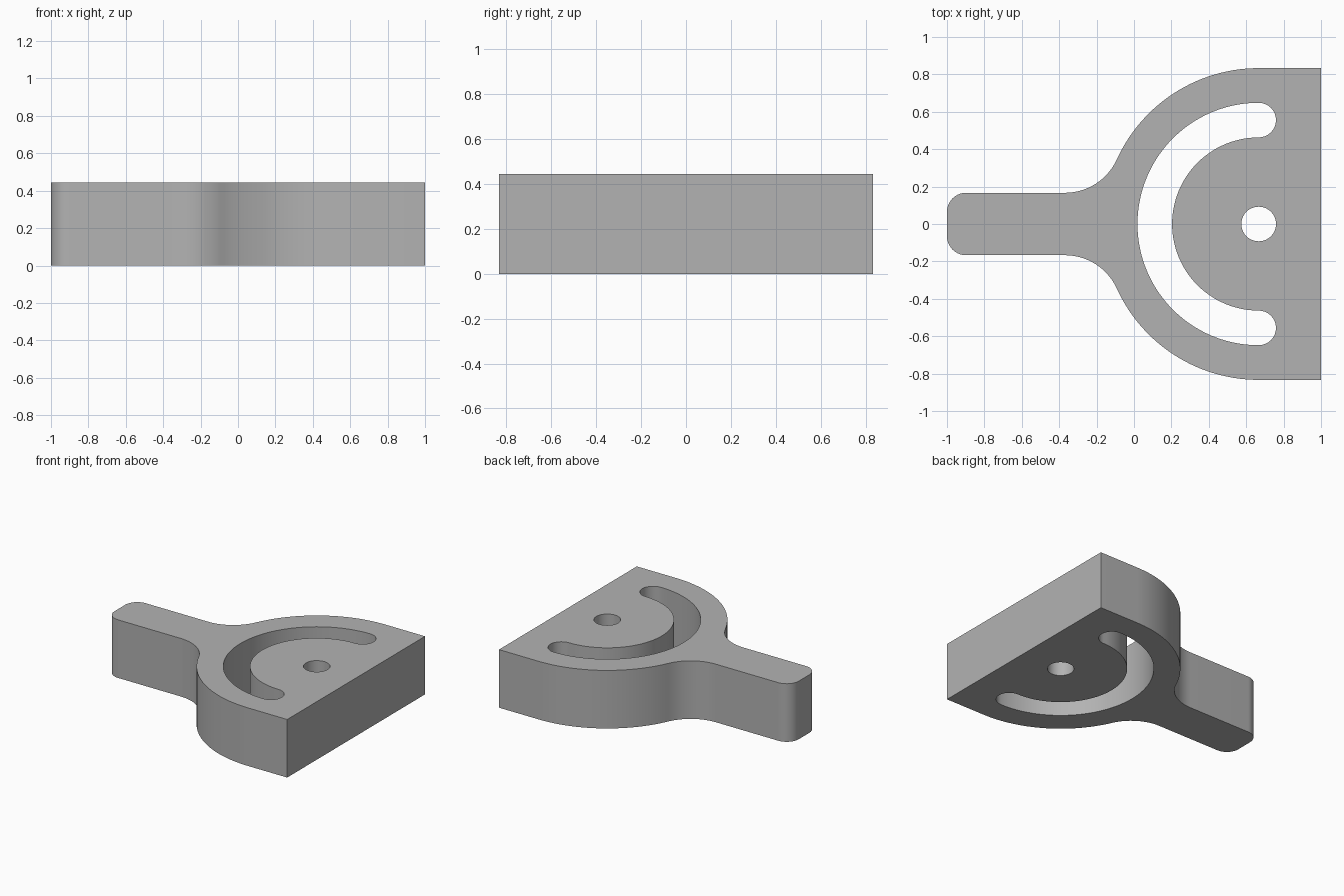
import bpy, bmesh
from math import atan2, cos, sin, pi, sqrt

cube = bpy.data.objects.get("Cube")
if cube:
    bpy.data.objects.remove(cube, do_unlink=True)

U = 1 / 54                  # design unit
HUB_X = 18 * 2 * U          # centre of the round body
HUB_R = 45 * U
HANDLE = 9 * U              # half width of the handle
FILLET = 16.5 * U
CORNER = 5.5 * U
HEIGHT = 24 * U
SLOT_IN, SLOT_OUT = 25 * U, 35 * U
HOLE_R = 5 * U


def arc(cx, cy, r, a0, a1, n):
    return [(cx + r * cos(a0 + (a1 - a0) * i / n),
             cy + r * sin(a0 + (a1 - a0) * i / n)) for i in range(n + 1)]


def mirrored(half):
    """Close a half outline (y > 0) by mirroring it across the x axis."""
    return half + [(x, -y) for x, y in reversed(half)]


# Outer outline: back edge, round body, fillet, handle with rounded corners
fy = HANDLE + FILLET
fx = HUB_X - sqrt((HUB_R + FILLET) ** 2 - fy ** 2)
touch = atan2(fy, fx - HUB_X)
outline = mirrored(
    [(1, HUB_R)]
    + arc(HUB_X, 0, HUB_R, pi / 2, touch, 28)
    + arc(fx, fy, FILLET, touch - pi, -pi / 2, 14)[1:]
    + arc(-1 + CORNER, HANDLE - CORNER, CORNER, pi / 2, pi, 10))

# Curved slot with round ends
mid, end_r = (SLOT_IN + SLOT_OUT) / 2, (SLOT_OUT - SLOT_IN) / 2
slot = (arc(HUB_X, 0, SLOT_OUT, pi / 2, 3 * pi / 2, 56)
        + arc(HUB_X, -mid, end_r, -pi / 2, pi / 2, 16)[1:]
        + arc(HUB_X, 0, SLOT_IN, 3 * pi / 2, pi / 2, 56)[1:]
        + arc(HUB_X, mid, end_r, -pi / 2, pi / 2, 16)[1:-1])

# Pivot hole
hole = arc(HUB_X, 0, HOLE_R, 0, 2 * pi, 40)[:-1]

# Filled, extruded profile
curve = bpy.data.curves.new("plate_profile", "CURVE")
curve.dimensions = "2D"
curve.fill_mode = "BOTH"
curve.extrude = HEIGHT / 2
for loop in (outline, slot, hole):
    spline = curve.splines.new("POLY")
    spline.points.add(len(loop) - 1)
    for point, (x, y) in zip(spline.points, loop):
        point.co = (x, y, 0, 1)
    spline.use_cyclic_u = True
helper = bpy.data.objects.new("plate_profile", curve)
bpy.context.collection.objects.link(helper)
bpy.context.view_layer.update()
graph = bpy.context.evaluated_depsgraph_get()
mesh = bpy.data.meshes.new_from_object(helper.evaluated_get(graph))
bpy.data.objects.remove(helper, do_unlink=True)

# Weld the caps to the walls and stand the plate on the ground
bm = bmesh.new()
bm.from_mesh(mesh)
bmesh.ops.remove_doubles(bm, verts=bm.verts, dist=1e-4)
bmesh.ops.translate(bm, verts=bm.verts, vec=(0, 0, HEIGHT / 2))
bmesh.ops.recalc_face_normals(bm, faces=bm.faces)
bm.to_mesh(mesh)
bm.free()

plate = bpy.data.objects.new("slotted_plate", mesh)
bpy.context.collection.objects.link(plate)

grey = bpy.data.materials.new("plain grey")
grey.use_nodes = True
colour = (0.45, 0.45, 0.45, 1)
grey.diffuse_color = colour
grey.node_tree.nodes["Principled BSDF"].inputs["Base Color"].default_value = colour
mesh.materials.clear()
mesh.materials.append(grey)

bpy.ops.object.select_all(action="DESELECT")
plate.select_set(True)
bpy.context.view_layer.objects.active = plate
bpy.ops.object.shade_smooth_by_angle(angle=pi / 6)
